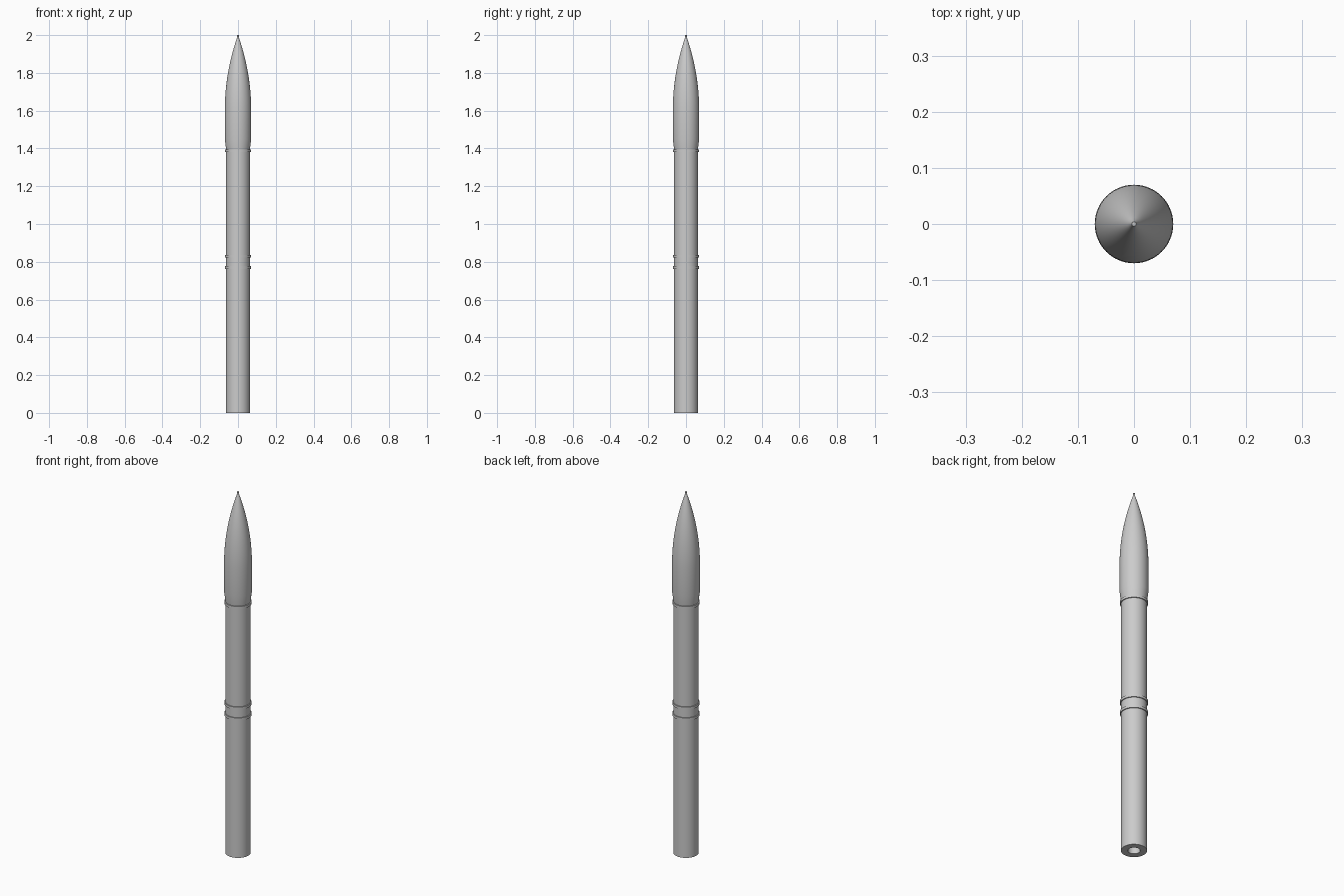
import bpy
import math

cube = bpy.data.objects.get("Cube")
if cube:
    bpy.data.objects.remove(cube, do_unlink=True)

SIDES = 64
BODY_R = 0.063
FAIRING_R = 0.07

grey = bpy.data.materials.new("light grey")
grey.use_nodes = True
colour = (0.6, 0.6, 0.6, 1)
grey.diffuse_color = colour
grey.node_tree.nodes["Principled BSDF"].inputs["Base Color"].default_value = colour


def lathe(name, profile, closed=False):
    """Spin a profile of (radius, height), listed bottom to top on the outside, around z."""
    verts, faces = [], []
    for r, z in profile:
        for i in range(SIDES):
            a = 2 * math.pi * i / SIDES
            verts.append((r * math.cos(a), r * math.sin(a), z))
    n = len(profile)
    for k in range(n if closed else n - 1):
        low, high = k * SIDES, (k + 1) % n * SIDES
        for i in range(SIDES):
            j = (i + 1) % SIDES
            faces.append((low + i, low + j, high + j, high + i))
    if not closed:
        faces.append(tuple(reversed(range(SIDES))))
        faces.append(tuple(range((n - 1) * SIDES, n * SIDES)))
    mesh = bpy.data.meshes.new(name)
    mesh.from_pydata(verts, [], faces)
    mesh.materials.append(grey)
    obj = bpy.data.objects.new(name, mesh)
    bpy.context.collection.objects.link(obj)
    bpy.ops.object.select_all(action="DESELECT")
    obj.select_set(True)
    bpy.context.view_layer.objects.active = obj
    bpy.ops.object.shade_smooth_by_angle(angle=math.radians(30))
    return obj


# Lower and upper stages, the lower one with an open exhaust bore
lathe("lower_stage", [(0.03, 0.2), (0.03, 0), (BODY_R, 0), (BODY_R, 0.8)])
lathe("upper_stage", [(BODY_R, 0.8), (BODY_R, 1.4)])

# Raised joint bands
for name, z in (("lower_band", 0.77), ("middle_band", 0.83), ("upper_band", 1.387)):
    lathe(name, [(0.06, z - 0.007), (0.068, z - 0.007),
                 (0.068, z + 0.007), (0.06, z + 0.007)], closed=True)

# Fairing: flared foot, straight wall, then a tangent ogive to a blunt tip
start, length = 1.6, 0.4
rho = (FAIRING_R ** 2 + length ** 2) / (2 * FAIRING_R)
ogive = []
for k in range(25):
    h = length * k / 24
    r = math.sqrt(rho ** 2 - h ** 2) + FAIRING_R - rho
    ogive.append((max(r, 0.004), start + h))
lathe("nose_fairing", [(BODY_R, 1.395), (FAIRING_R, 1.45)] + ogive)
